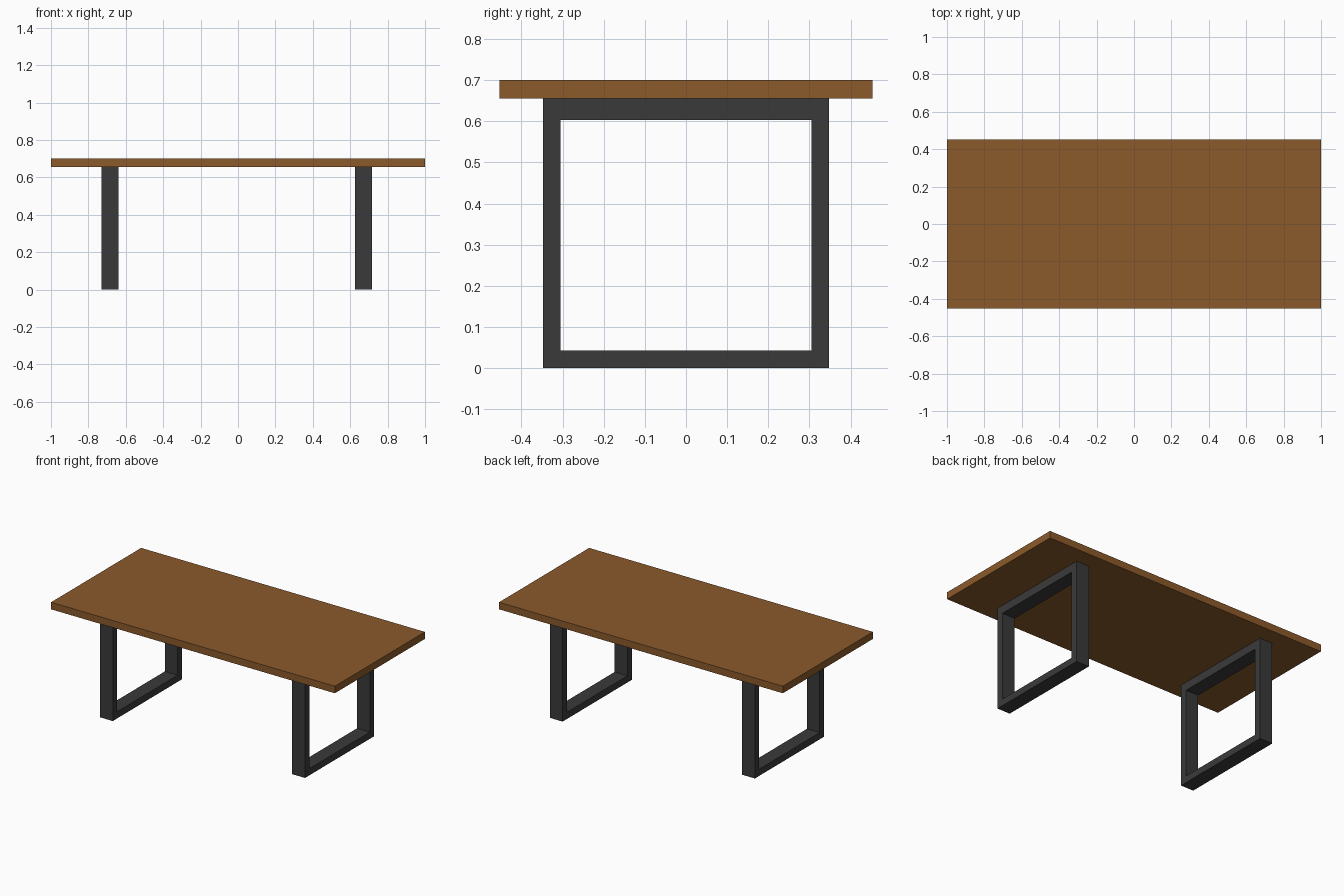
import bpy, bmesh

if "Cube" in bpy.data.objects:
    bpy.data.objects.remove(bpy.data.objects["Cube"])


def material(name, rgb):
    m = bpy.data.materials.new(name)
    m.diffuse_color = (*rgb, 1)
    m.use_nodes = True
    m.node_tree.nodes["Principled BSDF"].inputs["Base Color"].default_value = m.diffuse_color
    return m


wood = material("brown wood", (0.258, 0.102, 0.024))
metal = material("dark metal", (0.042, 0.042, 0.042))


def finish(name, bm, mat):
    bmesh.ops.recalc_face_normals(bm, faces=bm.faces)
    me = bpy.data.meshes.new(name)
    bm.to_mesh(me)
    bm.free()
    me.materials.append(mat)
    ob = bpy.data.objects.new(name, me)
    bpy.context.collection.objects.link(ob)
    return ob


# Tabletop slab
bm = bmesh.new()
bmesh.ops.create_cube(bm, size=1)
for v in bm.verts:
    v.co.x *= 2.0
    v.co.y *= 0.906
    v.co.z = v.co.z * 0.045 + 0.678
finish("tabletop", bm, wood)


# Leg frames: closed rectangular loop with a rectangular opening
def leg_frame(name, x0, x1):
    bm = bmesh.new()

    def ring(x, hy, z0, z1):
        return [bm.verts.new((x, y, z)) for y, z in
                ((-hy, z0), (hy, z0), (hy, z1), (-hy, z1))]

    loops = [ring(x0, 0.348, 0, 0.655), ring(x1, 0.348, 0, 0.655),
             ring(x1, 0.305, 0.043, 0.603), ring(x0, 0.305, 0.043, 0.603)]
    for a, b in zip(loops, loops[1:] + loops[:1]):
        for i in range(4):
            j = (i + 1) % 4
            bm.faces.new((a[i], a[j], b[j], b[i]))
    finish(name, bm, metal)


leg_frame("left_leg_frame", -0.729, -0.639)
leg_frame("right_leg_frame", 0.626, 0.716)
